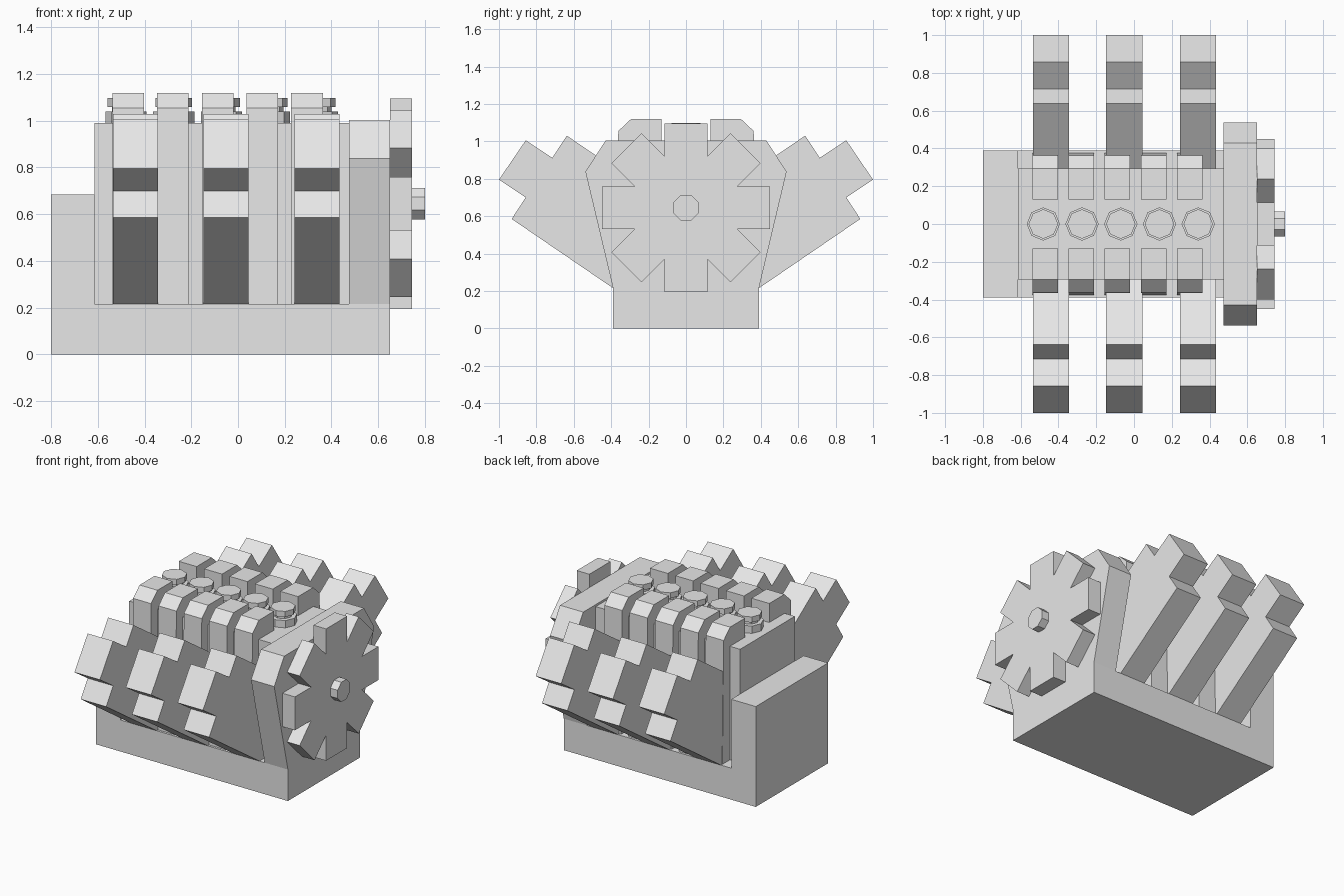
import bpy, bmesh, math
from mathutils import Matrix

cube = bpy.data.objects.get("Cube")
if cube:
    bpy.data.objects.remove(cube, do_unlink=True)

grey = bpy.data.materials.new("plain grey")
grey.use_nodes = True
grey.diffuse_color = (0.8, 0.8, 0.8, 1)
grey.node_tree.nodes["Principled BSDF"].inputs["Base Color"].default_value = (0.8, 0.8, 0.8, 1)


def finish(name, bm):
    bmesh.ops.recalc_face_normals(bm, faces=bm.faces)
    mesh = bpy.data.meshes.new(name)
    bm.to_mesh(mesh)
    bm.free()
    mesh.materials.append(grey)
    obj = bpy.data.objects.new(name, mesh)
    bpy.context.collection.objects.link(obj)
    return obj


def prism(name, profile, x0, x1):
    """Extrude a (y, z) outline along x."""
    bm = bmesh.new()
    face = bm.faces.new([bm.verts.new((x0, y, z)) for y, z in profile])
    ext = bmesh.ops.extrude_face_region(bm, geom=[face])
    verts = [v for v in ext["geom"] if isinstance(v, bmesh.types.BMVert)]
    bmesh.ops.translate(bm, verts=verts, vec=(x1 - x0, 0, 0))
    return finish(name, bm)


def mirrored(half):
    return half + [(-y, z) for y, z in reversed(half)]


def flip(profile, side):
    return [(y * side, z) for y, z in profile]


# Base tray with raised rear wall, drawn as one L-shaped side outline
outline = [(-0.8, 0), (0.65, 0), (0.65, 0.215), (-0.615, 0.215), (-0.615, 0.685), (-0.8, 0.685)]
bm = bmesh.new()
side_face = bm.faces.new([bm.verts.new((x, -0.39, z)) for x, z in outline])
ext = bmesh.ops.extrude_face_region(bm, geom=[side_face])
bmesh.ops.translate(bm, verts=[v for v in ext["geom"] if isinstance(v, bmesh.types.BMVert)],
                    vec=(0, 0.78, 0))
finish("base_tray", bm)

# Central block and end plate
prism("engine_block", mirrored([(0.295, 0.215), (0.295, 0.99)]), -0.615, 0.475)
prism("end_plate", mirrored([(0.39, 0.215), (0.538, 0.838), (0.43, 1.004)]), 0.475, 0.65)

# Slanted cylinder banks with stepped ends
bank = [(0.39, 0.215), (0.932, 0.585), (0.857, 0.7), (1.0, 0.795), (0.857, 1.005),
        (0.715, 0.912), (0.637, 1.03), (0.27, 0.78), (0.27, 0.215)]
for x in (-0.535, -0.148, 0.243):
    for side, label in ((1, "back"), (-1, "front")):
        prism("cylinder_bank_" + label, flip(bank, side), x, x + 0.192)

# Chamfered columns, and bolts along the top
column = [(0.13, 0.215), (0.375, 0.215), (0.362, 1.055), (0.293, 1.12), (0.13, 1.12)]
for i in range(5):
    x = -0.538 + 0.1915 * i
    for side, label in ((1, "back"), (-1, "front")):
        prism("column_" + label, flip(column, side), x, x + 0.135)
    bm = bmesh.new()
    for radius, z0, z1 in ((0.088, 0.98, 1.04), (0.06, 1.04, 1.06), (0.078, 1.06, 1.098)):
        bmesh.ops.create_cone(bm, cap_ends=True, segments=8, radius1=radius, radius2=radius,
                              depth=z1 - z0,
                              matrix=Matrix.Translation((-0.48 + 0.205 * i, 0, (z0 + z1) / 2)))
    finish("top_bolt", bm)

# Eight-toothed fan wheel and its hub
centre = 0.645
wheel = []
for i in range(8):
    a = math.radians(45 * i)
    for u, r in ((-0.114, 0.45), (0.114, 0.45), (0.114, 0.275)):
        wheel.append((u * math.cos(a) + r * math.sin(a),
                      centre + r * math.cos(a) - u * math.sin(a)))
prism("fan_wheel", wheel, 0.65, 0.745)
hub = [(0.073 * math.cos(math.pi * (i + 0.5) / 4), centre + 0.073 * math.sin(math.pi * (i + 0.5) / 4))
       for i in range(8)]
prism("fan_hub", hub, 0.74, 0.8)
